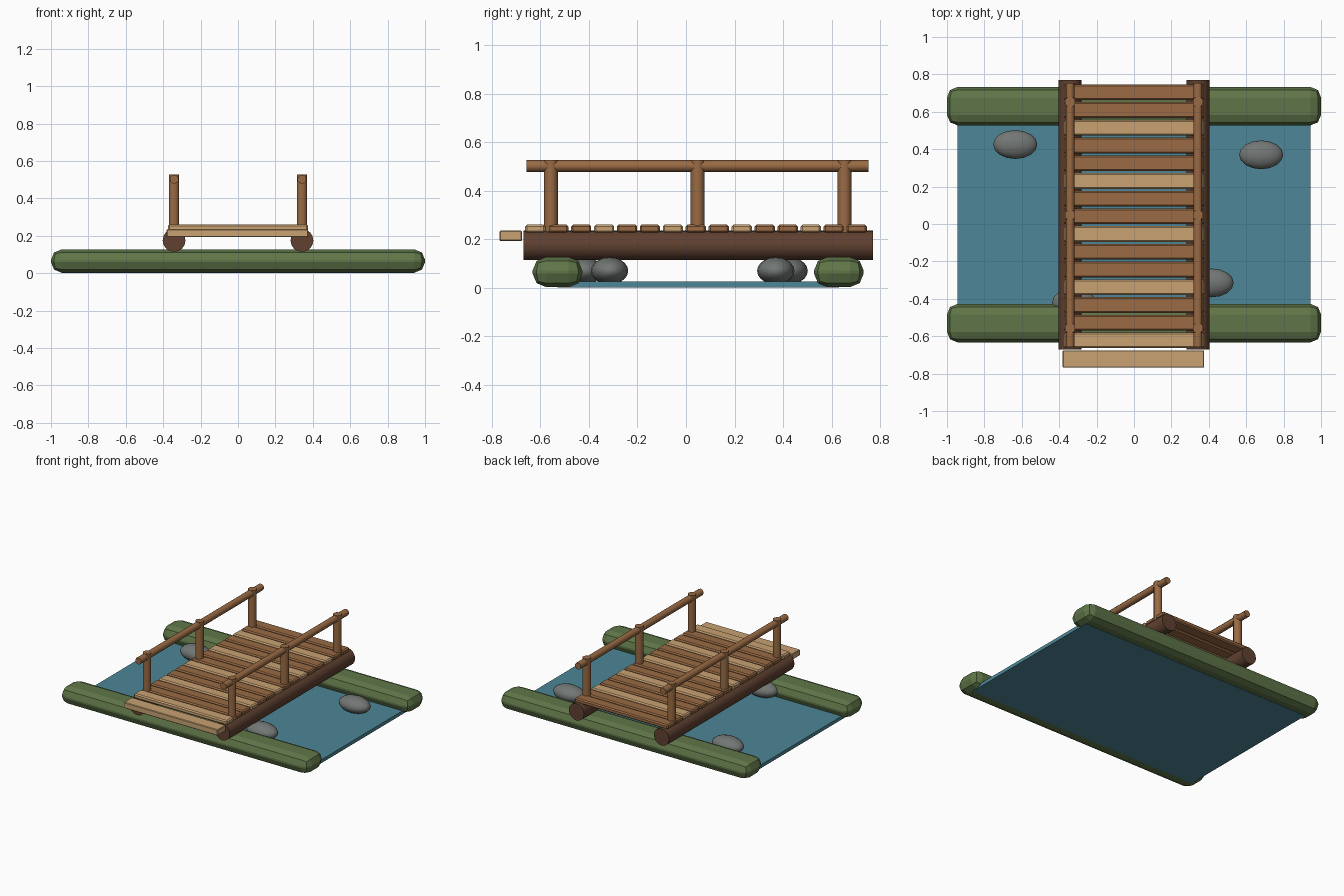
import bpy
from math import radians

cube = bpy.data.objects.get("Cube")
if cube:
    bpy.data.objects.remove(cube, do_unlink=True)


def material(name, r, g, b):
    m = bpy.data.materials.new(name)
    m.use_nodes = True
    m.diffuse_color = (r, g, b, 1)
    bsdf = m.node_tree.nodes["Principled BSDF"]
    bsdf.inputs["Base Color"].default_value = (r, g, b, 1)
    bsdf.inputs["Roughness"].default_value = 0.9
    return m


GRASS = material("moss green", 0.115, 0.18, 0.065)
WATER = material("stream blue", 0.075, 0.24, 0.31)
BARK = material("dark bark", 0.115, 0.052, 0.03)
WOOD = material("brown wood", 0.32, 0.145, 0.058)
PALE = material("pale wood", 0.58, 0.36, 0.17)
STONE = material("grey stone", 0.17, 0.185, 0.175)


def finish(name, mat):
    ob = bpy.context.object
    ob.name = name
    ob.data.materials.append(mat)
    return ob


def box(name, mat, centre, size, bevel=0.0, segments=1):
    bpy.ops.mesh.primitive_cube_add(size=1, location=centre)
    ob = finish(name, mat)
    ob.scale = size
    bpy.ops.object.transform_apply(location=False, rotation=False, scale=True)
    if bevel:
        mod = ob.modifiers.new("Bevel", "BEVEL")
        mod.width = bevel
        mod.segments = segments
    return ob


def rod(name, mat, centre, radius, length, sides, along_y=False):
    turn = (radians(90), 0, 0) if along_y else (0, 0, 0)
    bpy.ops.mesh.primitive_cylinder_add(vertices=sides, radius=radius, depth=length,
                                        location=centre, rotation=turn)
    finish(name, mat)
    bpy.ops.object.shade_smooth_by_angle(angle=radians(40))


# Stream and its two banks
box("stream", WATER, (0, 0.05, 0.0135), (1.885, 1.16, 0.025))
for name, y in (("front_bank", -0.53), ("back_bank", 0.63)):
    box(name, GRASS, (0, y, 0.065), (2, 0.205, 0.124), 0.056, 2)

# Stones in the water
for i, (x, y) in enumerate([(-0.635, 0.425), (0.68, 0.37), (0.415, -0.315), (-0.32, -0.42)]):
    bpy.ops.mesh.primitive_uv_sphere_add(segments=16, ring_count=10, radius=1,
                                         location=(x, y, 0.07))
    finish("stone_%d" % (i + 1), STONE).scale = (0.118, 0.077, 0.056)
    bpy.ops.object.shade_smooth()

# Beams, posts and handrails on both sides
for side, x in (("left", 0.342), ("right", -0.342)):
    rod(side + "_beam", BARK, (x, 0.05, 0.175), 0.061, 1.44, 16, True)
    rod(side + "_handrail", WOOD, (x, 0.048, 0.502), 0.024, 1.41, 10, True)
    for place, y in (("front", -0.557), ("middle", 0.048), ("back", 0.653)):
        rod("%s_%s_post" % (side, place), WOOD, (x, y, 0.372), 0.029, 0.31, 10)

# Deck planks, every third one pale
for i in range(15):
    box("plank_%02d" % (i + 1), WOOD if i % 3 else PALE,
        (0, -0.622 + i * 0.0947, 0.243), (0.75, 0.084, 0.034), 0.008)

# Entry step
box("front_step", PALE, (-0.003, -0.722, 0.214), (0.756, 0.093, 0.043), 0.004)
